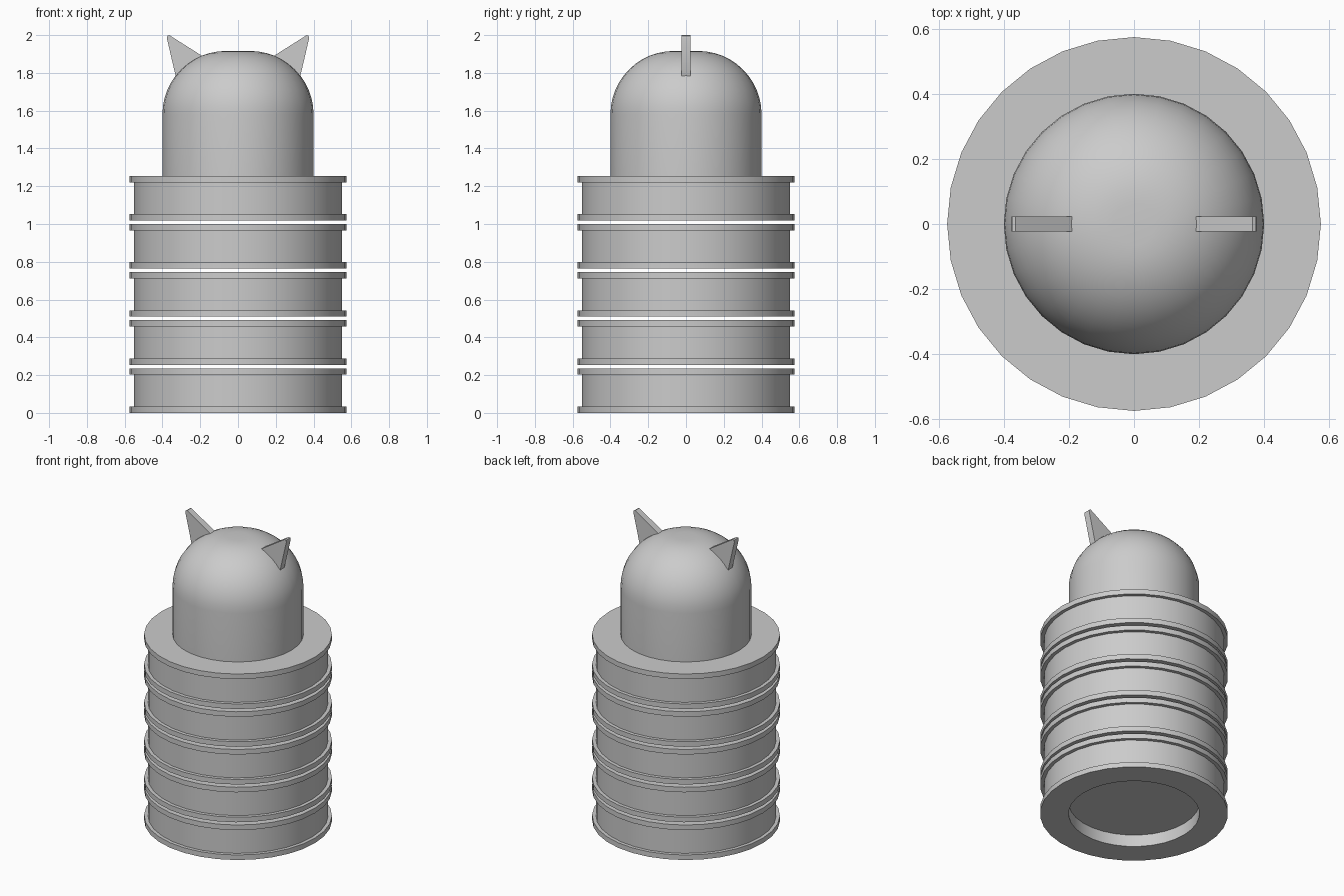
import bpy, bmesh, math

if "Cube" in bpy.data.objects:
    bpy.data.objects.remove(bpy.data.objects["Cube"])

SIDES = 32
grey = bpy.data.materials.new("plain_grey")
grey.diffuse_color = (0.6, 0.6, 0.6, 1)
grey.use_nodes = True
grey.node_tree.nodes["Principled BSDF"].inputs["Base Color"].default_value = grey.diffuse_color


def finish(name, bm, smooth=True):
    bmesh.ops.recalc_face_normals(bm, faces=bm.faces[:])
    me = bpy.data.meshes.new(name)
    bm.to_mesh(me)
    bm.free()
    me.materials.append(grey)
    ob = bpy.data.objects.new(name, me)
    bpy.context.collection.objects.link(ob)
    if smooth:
        bpy.ops.object.select_all(action='DESELECT')
        ob.select_set(True)
        bpy.context.view_layer.objects.active = ob
        bpy.ops.object.shade_smooth_by_angle(angle=math.radians(35))
    return ob


def lathe(name, profile):
    """Revolve (radius, z) points around z, closing both ends with flat caps."""
    bm = bmesh.new()
    rings = []
    for r, z in profile:
        rings.append([bm.verts.new((r * math.cos(2 * math.pi * i / SIDES),
                                    r * math.sin(2 * math.pi * i / SIDES), z))
                      for i in range(SIDES)])
    for a, b in zip(rings, rings[1:]):
        for i in range(SIDES):
            j = (i + 1) % SIDES
            bm.faces.new((a[i], a[j], b[j], b[i]))
    bm.faces.new(rings[0])
    bm.faces.new(rings[-1])
    return finish(name, bm)


# Five stacked discs: rimmed top and bottom, recessed underneath
BODY, RIM, PITCH, HEIGHT, LIP = 0.551, 0.574, 0.2545, 0.236, 0.034
for k in range(5):
    z = k * PITCH
    lathe(f"stack_disc_{k + 1}", [
        (0.4, z + 0.08), (0.4, z), (RIM, z), (RIM, z + LIP), (BODY, z + LIP),
        (BODY, z + HEIGHT - LIP), (RIM, z + HEIGHT - LIP), (RIM, z + HEIGHT)])

# Rounded head
R, top, bend = 0.4, 1.916, 0.335
arc = [(R - bend + bend * math.cos(math.pi / 2 * i / 12),
        top - bend + bend * math.sin(math.pi / 2 * i / 12)) for i in range(13)]
lathe("head_dome", [(R, 4 * PITCH + HEIGHT - 0.002)] + arc)

# Pointed ears, mirrored left and right
outline = [(0.315, 1.72), (0.33, 1.783), (0.377, 1.985), (0.374, 1.996),
           (0.364, 2.0), (0.19, 1.89), (0.15, 1.865)]
for side, label in ((-1, "left"), (1, "right")):
    bm = bmesh.new()
    face = bm.faces.new([bm.verts.new((side * x, -0.023, z)) for x, z in outline])
    ext = bmesh.ops.extrude_face_region(bm, geom=[face], use_keep_orig=True)
    moved = [v for v in ext["geom"] if isinstance(v, bmesh.types.BMVert)]
    bmesh.ops.translate(bm, verts=moved, vec=(0, 0.046, 0))
    finish(f"{label}_ear", bm)
